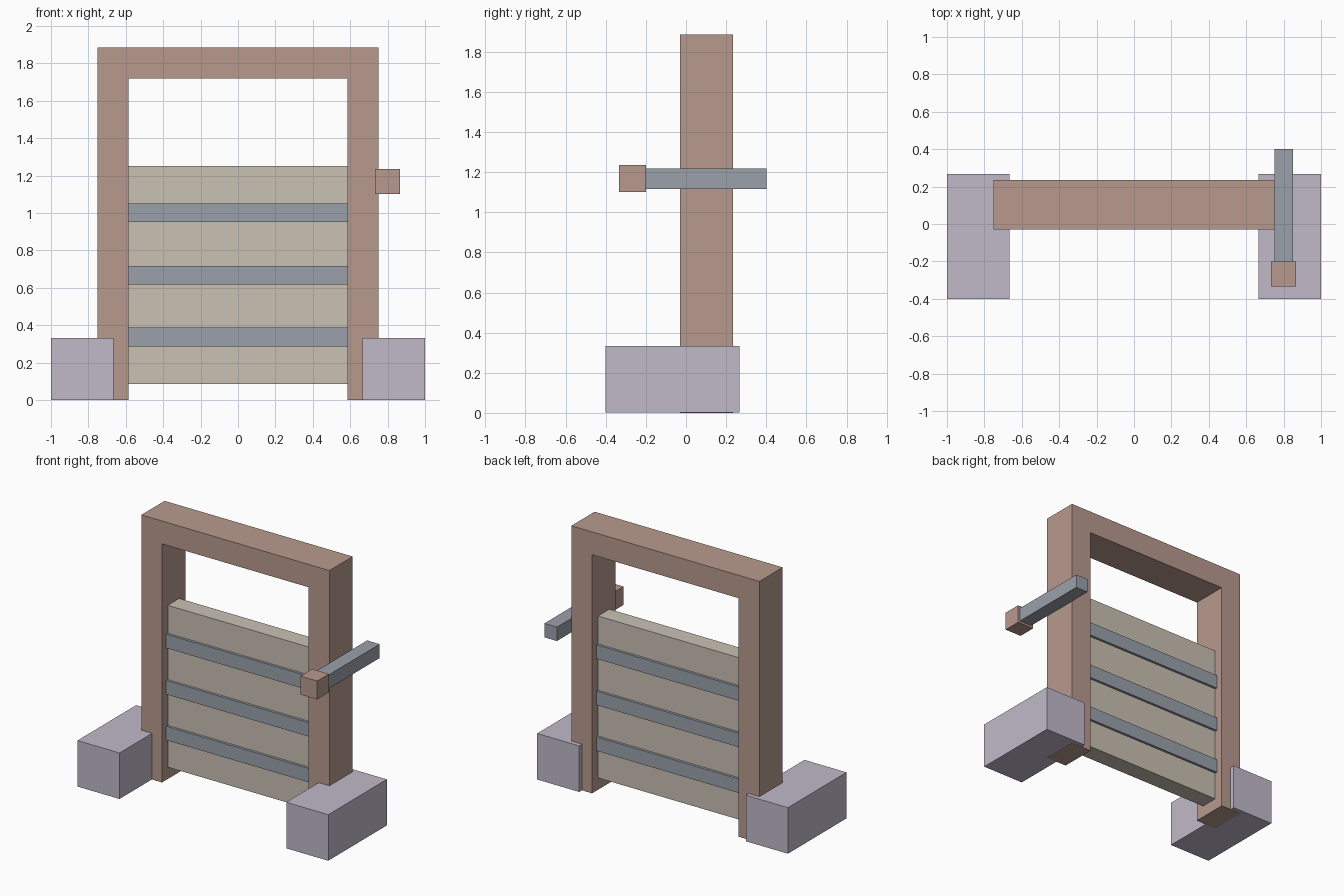
import bpy
import bmesh

cube = bpy.data.objects.get("Cube")
if cube:
    bpy.data.objects.remove(cube, do_unlink=True)


def srgb(r, g, b):
    lin = [(c / 255 / 12.92) if c < 11 else ((c / 255 + 0.055) / 1.055) ** 2.4 for c in (r, g, b)]
    return (*lin, 1.0)


def material(name, color):
    mat = bpy.data.materials.new(name)
    mat.use_nodes = True
    mat.diffuse_color = color
    bsdf = mat.node_tree.nodes["Principled BSDF"]
    bsdf.inputs["Base Color"].default_value = color
    bsdf.inputs["Roughness"].default_value = 0.8
    return mat


wood = material("rosy brown wood", srgb(184, 154, 142))
panel = material("beige panel", srgb(201, 193, 180))
metal = material("blue grey metal", srgb(155, 160, 171))
stone = material("lilac stone", srgb(193, 186, 202))


def extrude_y(name, profile, y, mat):
    """Extrude an x-z outline from y[0] to y[1]."""
    bm = bmesh.new()
    face = bm.faces.new([bm.verts.new((x, y[0], z)) for x, z in profile])
    ext = bmesh.ops.extrude_face_region(bm, geom=[face])
    verts = [v for v in ext["geom"] if isinstance(v, bmesh.types.BMVert)]
    bmesh.ops.translate(bm, vec=(0, y[1] - y[0], 0), verts=verts)
    bmesh.ops.recalc_face_normals(bm, faces=bm.faces)
    mesh = bpy.data.meshes.new(name)
    bm.to_mesh(mesh)
    bm.free()
    mesh.materials.append(mat)
    obj = bpy.data.objects.new(name, mesh)
    bpy.context.collection.objects.link(obj)
    return obj


def box(name, x, y, z, mat):
    corners = [(x[0], z[0]), (x[1], z[0]), (x[1], z[1]), (x[0], z[1])]
    return extrude_y(name, corners, y, mat)


# Frame: two posts and the lintel as one arch
outer, inner, top, under = 0.75, 0.585, 1.885, 1.72
half = [(outer, 0), (outer, top)]
opening = [(inner, under), (inner, 0)]
arch = half + [(-x, z) for x, z in reversed(half)] + [(-x, z) for x, z in reversed(opening)] + opening
extrude_y("gate_frame", arch, (-0.03, 0.235), wood)

# Sliding door with bands that stand proud on both sides
box("door_panel", (-inner, inner), (0.036, 0.166), (0.085, 1.252), panel)
for label, z in (("lower", 0.337), ("middle", 0.667), ("upper", 1.001)):
    box(label + "_door_band", (-inner, inner), (0.018, 0.184), (z - 0.05, z + 0.05), metal)

# Footing blocks, a hair above the post soles
for label, side in (("left", 1), ("right", -1)):
    xs = sorted((side * 0.665, side))
    box(label + "_footing", xs, (-0.4, 0.267), (0.001, 0.333), stone)

# Lever on the left post, with its grip
box("lever_arm", (0.75, 0.85), (-0.2, 0.4), (1.117, 1.217), metal)
box("lever_grip", (0.732, 0.865), (-0.333, -0.2), (1.102, 1.235), wood)
